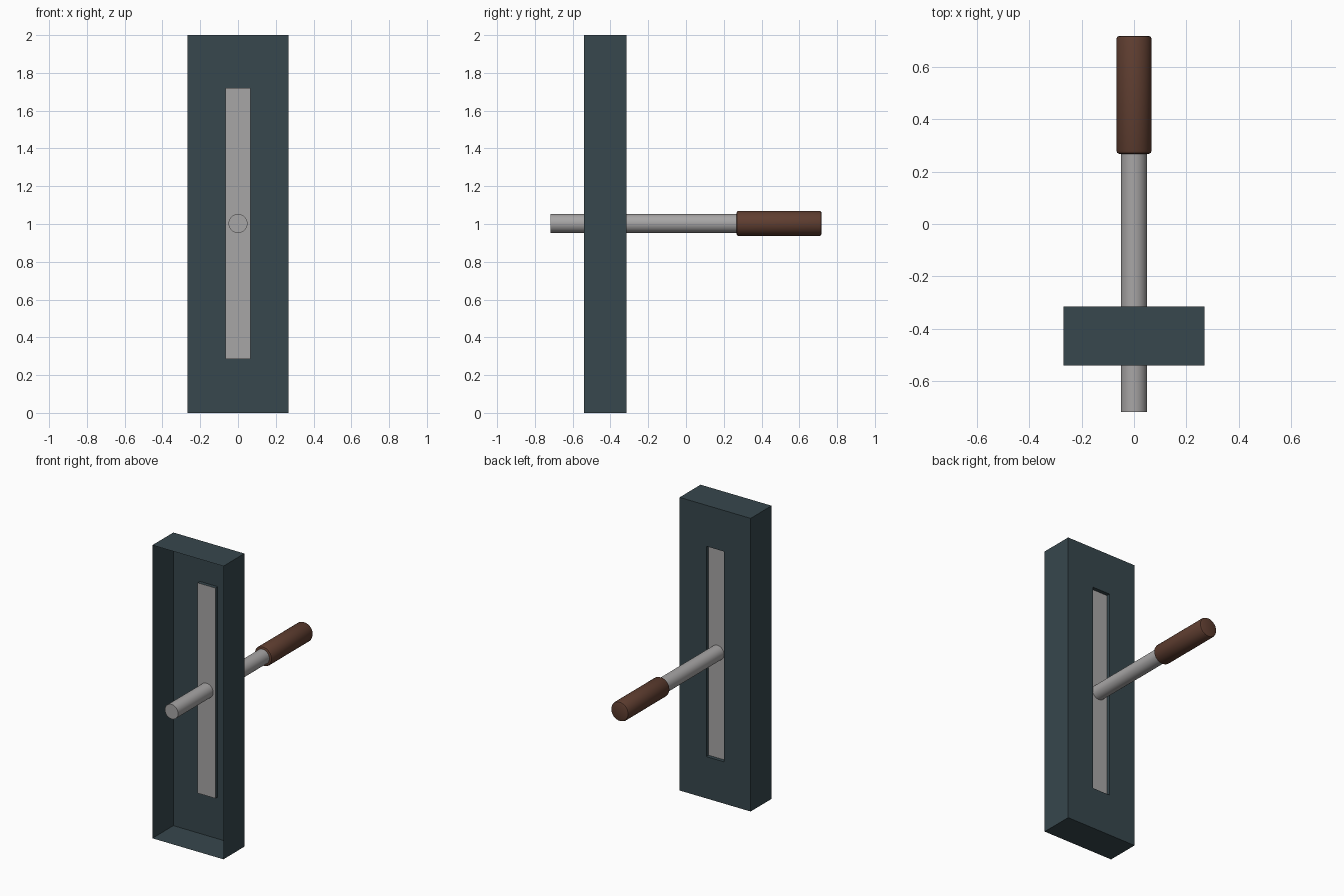
import bpy, bmesh, math
from mathutils import Matrix

if "Cube" in bpy.data.objects:
    bpy.data.objects.remove(bpy.data.objects["Cube"])


def material(name, rgb):
    m = bpy.data.materials.new(name)
    m.diffuse_color = (*rgb, 1)
    m.use_nodes = True
    m.node_tree.nodes["Principled BSDF"].inputs["Base Color"].default_value = m.diffuse_color
    return m


slate = material("dark slate", (0.038, 0.063, 0.074))
steel = material("grey steel", (0.39, 0.38, 0.38))
brown = material("brown grip", (0.115, 0.048, 0.030))


def make_object(name, bm, *mats):
    mesh = bpy.data.meshes.new(name)
    bm.to_mesh(mesh)
    bm.free()
    ob = bpy.data.objects.new(name, mesh)
    bpy.context.collection.objects.link(ob)
    for m in mats:
        mesh.materials.append(m)
    return ob


def rod(name, radius, y0, y1, z, mat, bevel=0.0):
    """Smooth cylinder along y, with optional rounded end edges."""
    bm = bmesh.new()
    bmesh.ops.create_cone(bm, cap_ends=True, segments=32, radius1=radius, radius2=radius,
                          depth=y1 - y0, matrix=Matrix.Translation((0, (y0 + y1) / 2, z))
                          @ Matrix.Rotation(math.pi / 2, 4, 'X'))
    if bevel:
        rims = [e for e in bm.edges if any(len(f.verts) > 4 for f in e.link_faces)]
        bmesh.ops.bevel(bm, geom=rims, offset=bevel, segments=2, profile=0.5, affect='EDGES')
    ob = make_object(name, bm, mat)
    bpy.context.view_layer.objects.active = ob
    ob.select_set(True)
    bpy.ops.object.shade_smooth_by_angle(angle=math.radians(40))
    ob.select_set(False)


# Housing: thin open-fronted box whose back has a recessed steel slot
def ring(bm, x, z0, z1, y):
    return [bm.verts.new(p) for p in ((-x, y, z0), (x, y, z0), (x, y, z1), (-x, y, z1))]


FRONT, BACK, RECESS = -0.54, -0.314, 0.025
bm = bmesh.new()
rings = [ring(bm, 0.268, 0, 2, FRONT), ring(bm, 0.268, 0, 2, BACK),
         ring(bm, 0.067, 0.285, 1.72, BACK), ring(bm, 0.067, 0.285, 1.72, BACK - RECESS)]
for a, b in zip(rings, rings[1:]):
    for i in range(4):
        j = (i + 1) % 4
        bm.faces.new((a[i], a[j], b[j], b[i]))
slot = bm.faces.new(rings[-1])
slot.material_index = 1
bmesh.ops.recalc_face_normals(bm, faces=bm.faces)
if slot.normal.y < 0:
    bmesh.ops.reverse_faces(bm, faces=bm.faces)
make_object("slotted_housing", bm, slate, steel)

# Lever shaft and its grip
rod("lever_shaft", 0.05, -0.717, 0.29, 1.003, steel)
rod("lever_grip", 0.067, 0.267, 0.718, 1.003, brown, bevel=0.012)
